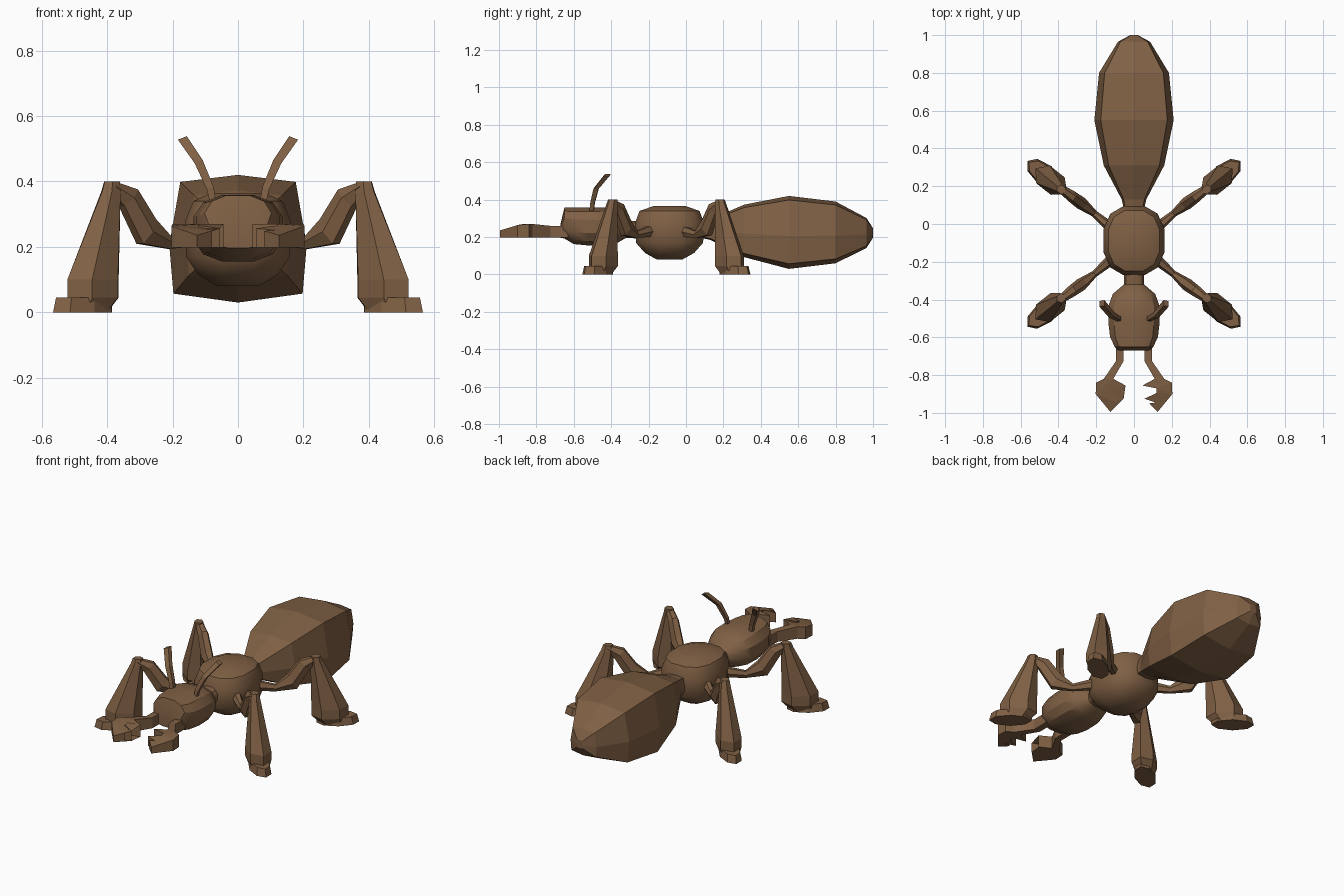
import bpy, bmesh, math
from mathutils import Vector

if "Cube" in bpy.data.objects:
    bpy.data.objects.remove(bpy.data.objects["Cube"])

brown = bpy.data.materials.new("brown shell")
brown.diffuse_color = (0.215, 0.117, 0.058, 1)
brown.use_nodes = True
brown.node_tree.nodes["Principled BSDF"].inputs["Base Color"].default_value = brown.diffuse_color


def finish(name, bm, smooth=None):
    bmesh.ops.recalc_face_normals(bm, faces=bm.faces)
    me = bpy.data.meshes.new(name)
    bm.to_mesh(me)
    bm.free()
    me.materials.append(brown)
    ob = bpy.data.objects.new(name, me)
    bpy.context.collection.objects.link(ob)
    if smooth:
        bpy.ops.object.select_all(action='DESELECT')
        ob.select_set(True)
        bpy.context.view_layer.objects.active = ob
        bpy.ops.object.shade_smooth_by_angle(angle=math.radians(smooth))
    return ob


def loft(name, rings, flip=(1, 1), smooth=None):
    """Skin a row of equal rings and cap both ends."""
    bm = bmesh.new()
    vs = [[bm.verts.new((p[0], p[1], p[2])) for p in r] for r in rings]
    n = len(vs[0])
    for a, b in zip(vs, vs[1:]):
        for i in range(n):
            bm.faces.new((a[i], a[(i + 1) % n], b[(i + 1) % n], b[i]))
    bm.faces.new(vs[0])
    bm.faces.new(vs[-1])
    # mirror left-right about x = 0, front-back about the thorax centre
    for v in bm.verts:
        v.co.x *= flip[0]
        if flip[1] < 0:
            v.co.y = -0.21 - v.co.y
    return finish(name, bm, smooth)


def ring(c, u, w, a, b, n=8, power=1.0, turn=0.0):
    """Superellipse ring around c, half-sizes a along u and b along w."""
    c, u, w = Vector(c), Vector(u).normalized(), Vector(w).normalized()
    out = []
    for i in range(n):
        t = 2 * math.pi * (i + turn) / n
        f = lambda k: math.copysign(abs(k) ** power, k)
        out.append(c + u * a * f(math.cos(t)) + w * b * f(math.sin(t)))
    return out


X, Y, Z = (1, 0, 0), (0, 1, 0), (0, 0, 1)

# Abdomen: boxy eight-sided section
prof = [(0, 1), (.84, .89), (1, -.1), (.94, -.86),
        (0, -1), (-.94, -.86), (-1, -.1), (-.84, .89)]
rings = []
for y, a, zc, h in [(.06, .05, .24, .04), (.13, .065, .24, .055), (.31, .16, .233, .14),
                    (.55, .21, .225, .195), (.80, .185, .225, .165),
                    (.965, .085, .222, .08), (1.0, .02, .222, .025)]:
    rings.append([(p * a, y, zc + q * h) for p, q in prof])
loft("abdomen", rings)

# Thorax: rounded block
loft("thorax", [ring((0, -.088, z), X, Y, a, b, 12, .8, .5) for z, a, b in
                [(.08, .065, .07), (.115, .125, .135), (.17, .163, .185),
                 (.28, .165, .188), (.34, .14, .165), (.365, .085, .09)]], smooth=40)

# Head with neck
loft("head", [ring((0, y, zc), X, Z, a, h, 12, .8, .5) for y, a, zc, h in
              [(-.24, .055, .24, .05), (-.32, .055, .24, .045), (-.37, .115, .25, .085),
               (-.43, .138, .257, .103), (-.52, .14, .257, .105), (-.60, .13, .26, .1),
               (-.65, .105, .275, .085), (-.67, .085, .235, .04)]], smooth=30)

# Mandible outline seen from above
jaw = [(.055, -.63), (.095, -.63), (.095, -.725), (.16, -.82), (.2, -.84), (.203, -.9),
       (.125, -.995), (.08, -.95), (.115, -.945), (.055, -.925), (.12, -.895),
       (.12, -.87), (.045, -.855), (.11, -.82), (.055, -.725)]

along = Vector((.78, .62, 0)).normalized()   # leg direction in plan
across = Vector((-along.y, along.x, 0))

for sx, side in ((1, "right"), (-1, "left")):
    # Mandible
    bm = bmesh.new()
    low, top = [], []
    for x, y in jaw:
        rise = .26 if y > -.75 else .27 if y > -.88 else .27 - (-.88 - y) * .3
        low.append(bm.verts.new((sx * x, y, .198)))
        top.append(bm.verts.new((sx * x, y, rise)))
    bm.faces.new(low)
    bm.faces.new(top)
    for i in range(len(jaw)):
        j = (i + 1) % len(jaw)
        bm.faces.new((low[i], low[j], top[j], top[i]))
    bmesh.ops.triangulate(bm, faces=[f for f in bm.faces if len(f.verts) > 4])
    finish(side + "_mandible", bm)

    # Antenna
    loft(side + "_antenna", [ring(c, (1, -.2, -.4), Y, a, a, 4, 1, .5) for c, a in
                             [((.075, -.505, .33), .014), ((.085, -.5, .38), .016),
                              ((.12, -.48, .46), .019), ((.17, -.42, .533), .021)]], (sx, 1))

    for sy, end in ((1, "rear"), (-1, "front")):
        tag = end + "_" + side
        # Upper leg, rising from the hip to the knee
        sections = []
        for c, a, b, tilt in [((.11, -.03, .235), .03, .035, 0), ((.21, .055, .213), .018, .022, .1),
                              ((.28, .11, .247), .034, .052, .6), ((.335, .15, .35), .03, .042, .8),
                              ((.385, .187, .385), .022, .022, .9)]:
            up = Vector(Z) * math.cos(tilt) - along * math.sin(tilt)
            sections.append(ring(c, across, up, a, b, 6))
        loft(tag + "_upper_leg", sections, (sx, sy))
        # Lower leg, widening downward
        loft(tag + "_lower_leg", [ring(c, along, across, a, b, 6) for c, a, b in
                                  [((.385, .182, .40), .028, .024), ((.388, .187, .37), .034, .03),
                                   ((.443, .232, .10), .1, .068), ((.443, .232, .045), .1, .068),
                                   ((.458, .246, 0), .075, .05)]], (sx, sy))
        # Foot
        loft(tag + "_foot", [ring(c, along, across, a, b, 8) for c, a, b in
                             [((.475, .262, 0), .115, .058), ((.47, .258, .045), .11, .05)]], (sx, sy))
